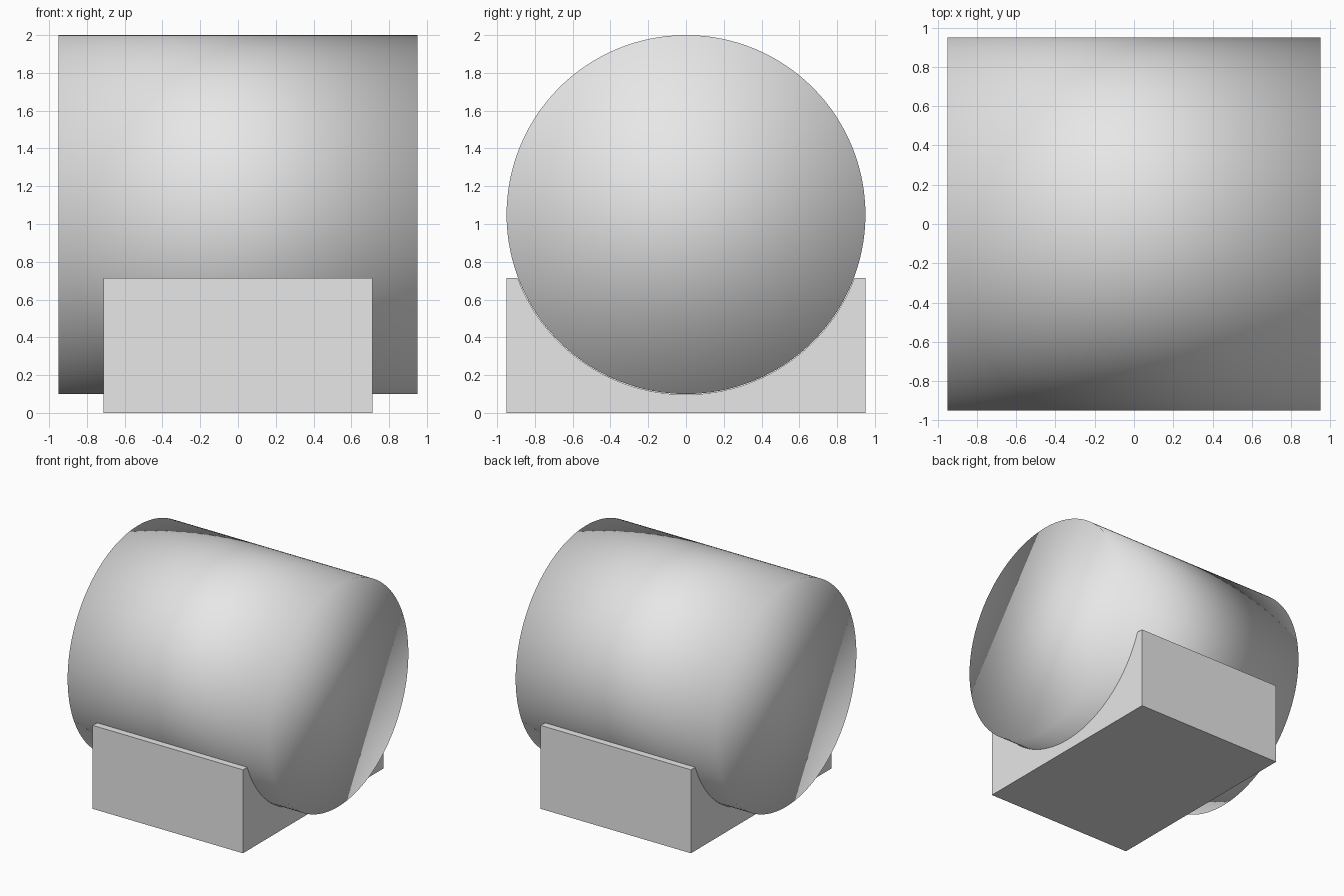
import bpy, bmesh, math

if "Cube" in bpy.data.objects:
    bpy.data.objects.remove(bpy.data.objects["Cube"])

grey = bpy.data.materials.new("light_grey")
grey.diffuse_color = (0.8, 0.8, 0.8, 1)
grey.use_nodes = True
grey.node_tree.nodes["Principled BSDF"].inputs["Base Color"].default_value = grey.diffuse_color

R, CZ = 0.95, 1.05          # drum radius and axis height

# Drum lying along x, smooth all over including its end caps
bpy.ops.mesh.primitive_cylinder_add(vertices=128, radius=R, depth=2 * R,
                                    location=(0, 0, CZ),
                                    rotation=(0, math.pi / 2, 0))
drum = bpy.context.object
drum.name = "drum"
bpy.ops.object.shade_smooth()
drum.data.materials.append(grey)

# Cradle: block profile with a round seat, extruded along x
HALF_X, TOP, SEAT_R, STEPS = 0.712, 0.715, 0.953, 48
a = math.acos((CZ - TOP) / SEAT_R)
arc = [(SEAT_R * math.sin(t), CZ - SEAT_R * math.cos(t))
       for t in (a - 2 * a * i / STEPS for i in range(STEPS + 1))]
profile = [(-R, TOP), (-R, 0), (R, 0), (R, TOP)] + arc

bm = bmesh.new()
face = bm.faces.new([bm.verts.new((-HALF_X, y, z)) for y, z in profile])
ext = bmesh.ops.extrude_face_region(bm, geom=[face])
bmesh.ops.translate(bm, vec=(2 * HALF_X, 0, 0),
                    verts=[g for g in ext["geom"] if isinstance(g, bmesh.types.BMVert)])
bmesh.ops.recalc_face_normals(bm, faces=bm.faces)
mesh = bpy.data.meshes.new("cradle")
bm.to_mesh(mesh)
bm.free()
mesh.materials.append(grey)
bpy.context.collection.objects.link(bpy.data.objects.new("cradle", mesh))
